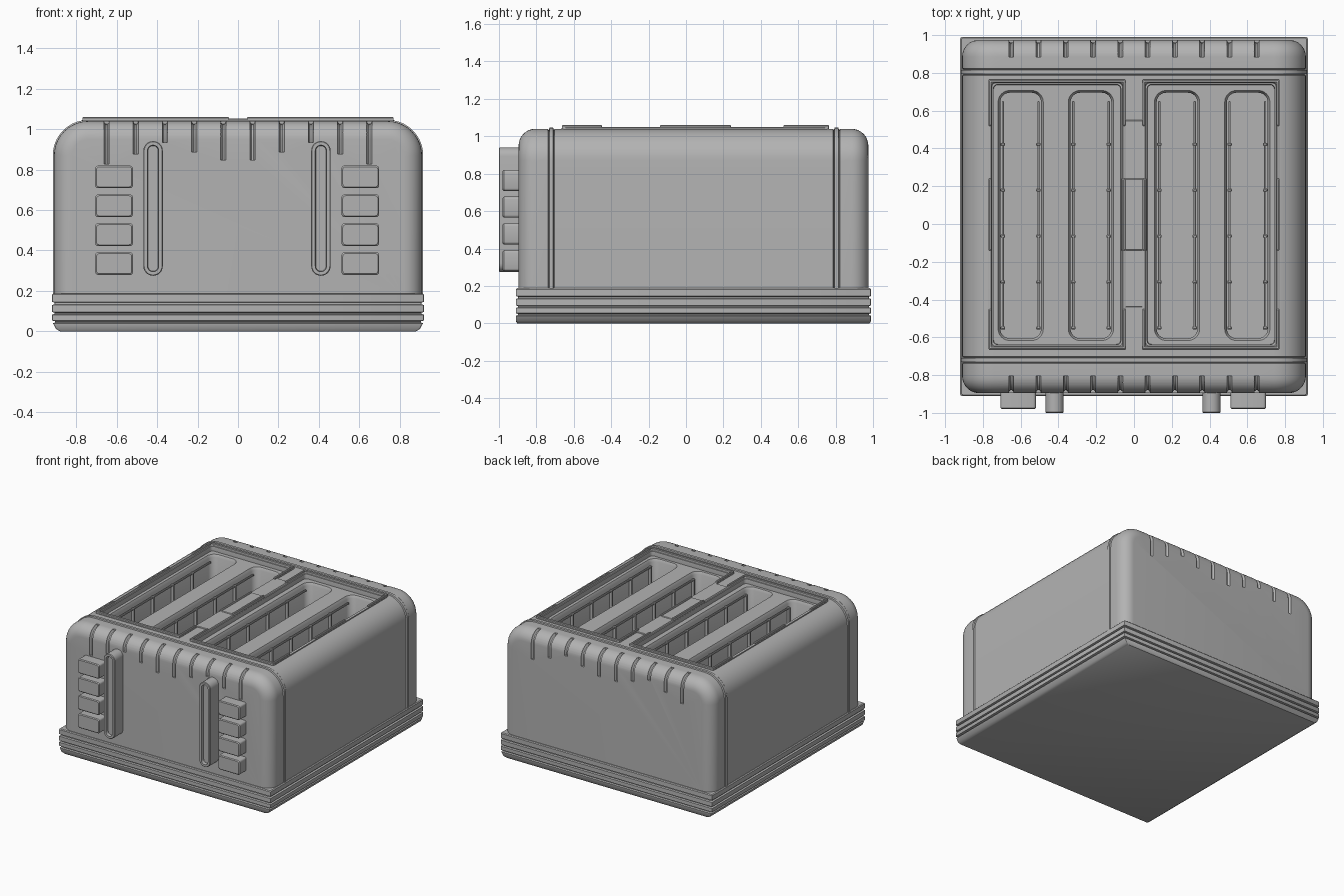
import bpy
import bmesh
from math import sin, cos, pi

cube = bpy.data.objects.get("Cube")
if cube:
    bpy.data.objects.remove(cube)

grey = bpy.data.materials.new("brushed grey")
grey.use_nodes = True
grey.diffuse_color = (0.45, 0.45, 0.45, 1)
grey.node_tree.nodes["Principled BSDF"].inputs["Base Color"].default_value = (0.45, 0.45, 0.45, 1)
parts = []


def rounded(cx, cy, hx, hy, r, steps=6):
    """Outline of a rounded rectangle."""
    pts = []
    for k, (sx, sy) in enumerate([(1, 1), (-1, 1), (-1, -1), (1, -1)]):
        for i in range(steps + 1):
            a = pi / 2 * (k + i / steps)
            pts.append((cx + sx * (hx - r) + r * cos(a), cy + sy * (hy - r) + r * sin(a)))
    return pts


def flat(pts, z):
    return [(x, y, z) for x, y in pts]


def upright(pts, y):
    return [(x, y, z) for x, z in pts]


def add_loft(bm, rings, closed=False):
    """Skin matching rings; cap the ends, or join last to first."""
    loops = [[bm.verts.new(p) for p in ring] for ring in rings]
    n = len(loops[0])
    pairs = list(zip(loops, loops[1:]))
    if closed:
        pairs.append((loops[-1], loops[0]))
    else:
        bm.faces.new(loops[0])
        bm.faces.new(loops[-1])
    for a, b in pairs:
        for i in range(n):
            j = (i + 1) % n
            bm.faces.new((a[i], a[j], b[j], b[i]))


def finish(name, bm, cutter=False):
    bmesh.ops.recalc_face_normals(bm, faces=bm.faces)
    mesh = bpy.data.meshes.new(name)
    bm.to_mesh(mesh)
    bm.free()
    mesh.materials.append(grey)
    ob = bpy.data.objects.new(name, mesh)
    bpy.context.collection.objects.link(ob)
    if cutter:
        ob.hide_render = True
    else:
        parts.append(ob)
    return ob


def loft(name, rings, closed=False, cutter=False):
    bm = bmesh.new()
    add_loft(bm, rings, closed)
    return finish(name, bm, cutter)


def box_rings(x0, x1, y0, y1, z0, z1, r=0.005, b=0.004):
    cx, cy, hx, hy = (x0 + x1) / 2, (y0 + y1) / 2, (x1 - x0) / 2, (y1 - y0) / 2
    return [flat(rounded(cx, cy, hx, hy, r, 2), z0),
            flat(rounded(cx, cy, hx, hy, r, 2), z1 - b),
            flat(rounded(cx, cy, hx - b, hy - b, r, 2), z1)]


def cut(target, cutter):
    mod = target.modifiers.new("cut", "BOOLEAN")
    mod.operation = "DIFFERENCE"
    mod.solver = "EXACT"
    mod.object = cutter
    deps = bpy.context.evaluated_depsgraph_get()
    mesh = bpy.data.meshes.new_from_object(target.evaluated_get(deps))
    target.modifiers.clear()
    target.data = mesh
    bpy.data.objects.remove(cutter)


# Stepped base of four stacked plates
rings = []
for z, hx, inset in [(0, 0.88, 0.008), (0.012, 0.9, 0), (0.04, 0.915, 0), (0.044, 0.905, 0.012),
                     (0.05, 0.905, 0.012), (0.054, 0.92, 0), (0.082, 0.92, 0), (0.086, 0.907, 0.012),
                     (0.092, 0.907, 0.012), (0.096, 0.92, 0), (0.13, 0.92, 0), (0.134, 0.907, 0.012),
                     (0.142, 0.907, 0.012), (0.146, 0.92, 0), (0.182, 0.92, 0), (0.188, 0.914, 0.006)]:
    rings.append(flat(rounded(0, 0.04, hx, 0.95 - inset, 0.008, 2), z))
loft("base", rings)


# Body shell: arched section swept front to back, with seam ridges
def arch(y, d):
    r = 0.17 - d
    right = [(0.74 + r * cos(a), 0.87 + r * sin(a)) for a in [pi / 2 * i / 10 for i in range(11)]]
    left = [(-x, z) for x, z in reversed(right)]
    return upright([(0.91 - d, 0.17)] + right + left + [(-0.91 + d, 0.17)], y)


R = 0.09
end = [(R * (1 - cos(a)), R * (1 - sin(a))) for a in [pi / 2 * i / 8 for i in range(9)]]
stations = [(-0.895 + dy, d) for dy, d in end]
for seam in (-0.72, 0.805):
    stations += [(seam - 0.018, 0), (seam - 0.014, 0.008), (seam - 0.01, -0.006),
                 (seam + 0.01, -0.006), (seam + 0.014, 0.008), (seam + 0.018, 0)]
stations += [(0.975 - dy, d) for dy, d in reversed(end)]
body = loft("body", [arch(y, d) for y, d in stations])

# Recessed top panels
bm = bmesh.new()
for s in (-1, 1):
    outline = rounded(s * 0.407, 0.05, 0.338, 0.69, 0.015, 3)
    add_loft(bm, [flat(outline, 1.005), flat(outline, 1.2)])
cut(body, finish("panel_cutter", bm, True))

# Four bread slots with flared mouths
slots = [-0.6, -0.228, 0.228, 0.6]
bm = bmesh.new()
for x in slots:
    add_loft(bm, [flat(rounded(x, 0.045, 0.108 + g, 0.65 + g, 0.05 + g), z)
                  for z, g in [(0.4, 0), (0.985, 0), (1.005, 0.012), (1.1, 0.012)]])
cut(body, finish("slot_cutter", bm, True))

# Grooves that wrap over the front and back top edges
bm = bmesh.new()
for face_y, s in [(-0.895, 1), (0.975, -1)]:
    for i in range(10):
        x = -0.65 + i * 0.1444
        low = (0.84, 0.89, 0.945, 0.9, 0.86)[min(i, 9 - i)]
        angles = [pi / 2 * k / 6 for k in range(7)]
        path = [(face_y + s * R * (1 - sin(a)), 0.95 + R * cos(a), a) for a in angles]
        path.append((face_y, low - 0.012, pi / 2))
        tube = []
        for y, z, a in path:
            tube.append([(x + 0.013 * cos(t), y - s * sin(a) * 0.016 * sin(t), z + cos(a) * 0.016 * sin(t))
                         for t in [2 * pi * k / 10 for k in range(10)]])
        add_loft(bm, tube)
cut(body, finish("groove_cutter", bm, True))

# Raised rims around the panels, with lifted stretches
for s, side in [(-1, "right"), (1, "left")]:
    def rim(inset, z):
        return flat(rounded(s * 0.407, 0.05, 0.364 - inset, 0.715 - inset, 0.022, 3), z)
    loft(side + "_rim", [rim(0, 1.03), rim(0, 1.045), rim(0.006, 1.05), rim(0.014, 1.05),
                         rim(0.018, 1.04), rim(0.026, 1.04), rim(0.028, 1.02), rim(0.028, 1.0)], closed=True)
    for y0, y1 in [(-0.664, -0.45), (-0.14, 0.24), (0.52, 0.764)]:
        for x in (0.052, 0.762):
            loft(side + "_rim_lift", box_rings(s * x - 0.008, s * x + 0.008, y0, y1, 1.04, 1.06, 0.004))
    for y in (-0.656, 0.756):
        x0, x1 = sorted((s * 0.046, s * 0.768))
        loft(side + "_rim_end", box_rings(x0, x1, y - 0.008, y + 0.008, 1.04, 1.06, 0.004))

# Bridge between the two rims
loft("bridge", box_rings(-0.055, 0.055, -0.44, 0.55, 1.02, 1.047))
loft("bridge_middle", box_rings(-0.068, 0.068, -0.14, 0.24, 1.0, 1.052))

# Wire guards along both walls of each slot
bm = bmesh.new()
for x in slots:
    for s in (-1, 1):
        w = x + s * 0.094
        for z in (0.62, 0.8, 0.96):
            add_loft(bm, box_rings(w - 0.006, w + 0.006, -0.55, 0.65, z - 0.006, z + 0.006, 0.003, 0.002))
        for k in range(5):
            y = -0.55 + k * 0.243
            add_loft(bm, box_rings(w - 0.012, w + 0.012, y - 0.008, y + 0.008, 0.4, 0.968, 0.004))
finish("wire_guards", bm)

# Levers and button columns on the front
for s, side in [(-1, "right"), (1, "left")]:
    def pill(inset, y):
        return upright(rounded(s * 0.42 - 0.005 * (s > 0) * 2, 0.608, 0.048 - inset, 0.333 - inset, 0.0475 - inset), y)
    loft(side + "_lever", [pill(0, -0.88), pill(0, -0.996), pill(0.004, -1.0), pill(0.02, -1.0),
                           pill(0.023, -0.975)])
    for k in range(4):
        def key(inset, y):
            return upright(rounded(s * 0.605 - 0.008 * (s < 0), 0.335 + k * 0.143, 0.093 - inset,
                                   0.056 - inset, 0.014, 3), y)
        loft(f"{side}_button_{k + 1}", [key(0, -0.88), key(0, -0.974), key(0.006, -0.98)])

# Smooth shading with crisp edges
bpy.ops.object.select_all(action="DESELECT")
for ob in parts:
    ob.select_set(True)
bpy.context.view_layer.objects.active = body
bpy.ops.object.shade_smooth_by_angle(angle=0.6)
